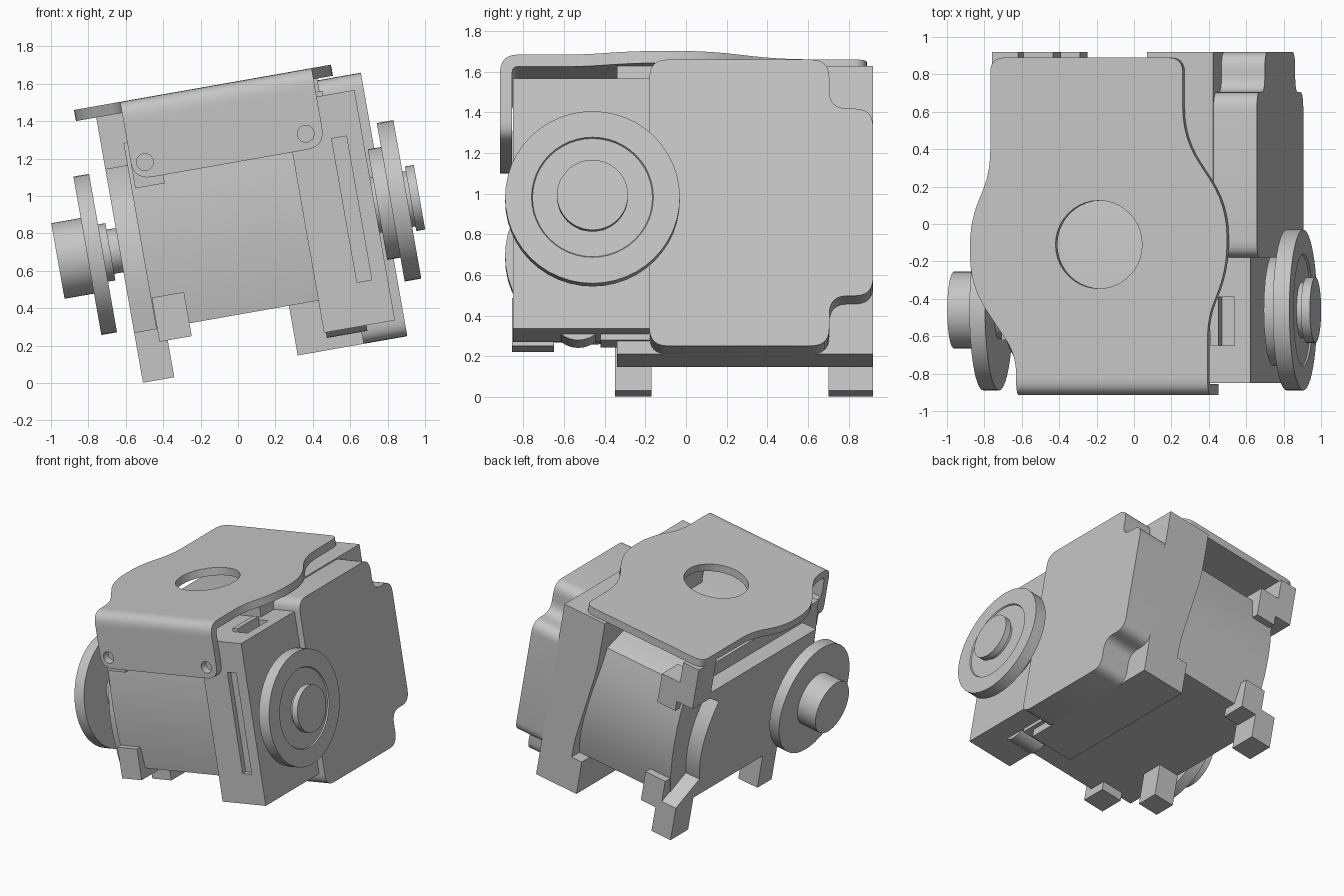
import bpy, bmesh, math
from mathutils import Matrix, Vector

cube = bpy.data.objects.get("Cube")
if cube:
    bpy.data.objects.remove(cube)

# The whole assembly is tilted about the y axis
TILT = Matrix.Rotation(math.radians(-10), 3, 'Y')
AXIS_W = 0.81   # shaft height
AXIS_Y = -0.46  # shaft depth

grey = bpy.data.materials.new("plain_grey")
grey.use_nodes = True
grey.diffuse_color = (0.56, 0.56, 0.56, 1)
grey.node_tree.nodes["Principled BSDF"].inputs["Base Color"].default_value = (0.56, 0.56, 0.56, 1)


def finish(name, bm):
    """Tilt the mesh and turn it into an object."""
    bmesh.ops.recalc_face_normals(bm, faces=bm.faces)
    for v in bm.verts:
        v.co = TILT @ v.co
    mesh = bpy.data.meshes.new(name)
    bm.to_mesh(mesh)
    bm.free()
    mesh.materials.append(grey)
    ob = bpy.data.objects.new(name, mesh)
    bpy.context.collection.objects.link(ob)
    return ob


def rounded(points, steps=6):
    """Outline from (a, b, radius) corners."""
    out = []
    n = len(points)
    for i, (a, b, r) in enumerate(points):
        p = Vector((a, b))
        if r == 0:
            out.append(p)
            continue
        d0 = (Vector(points[i - 1][:2]) - p).normalized() * r
        d1 = (Vector(points[(i + 1) % n][:2]) - p).normalized() * r
        for k in range(steps + 1):
            t = k / steps
            out.append(p + d0 * (1 - t) ** 2 + d1 * t ** 2)
    return out


def prism(name, points, axis, lo, hi):
    """Extrude an outline along a local axis."""
    bm = bmesh.new()
    rings = []
    for h in (lo, hi):
        ring = []
        for p in rounded(points):
            co = [p[0], p[1]]
            co.insert(axis, h)
            ring.append(bm.verts.new(co))
        bm.faces.new(ring)
        rings.append(ring)
    n = len(rings[0])
    for i in range(n):
        j = (i + 1) % n
        bm.faces.new((rings[0][i], rings[0][j], rings[1][j], rings[1][i]))
    return finish(name, bm)


def box(name, u, y, w):
    return prism(name, [(a, b, 0) for a, b in
                        ((y[0], w[0]), (y[1], w[0]), (y[1], w[1]), (y[0], w[1]))], 0, *u)


def lathe(name, profile, seg=48):
    """Turn (u, radius) points around the shaft axis."""
    bm = bmesh.new()
    rings = []
    for u, r in profile:
        rings.append([bm.verts.new((u, AXIS_Y + r * math.cos(math.tau * k / seg),
                                    AXIS_W + r * math.sin(math.tau * k / seg)))
                      for k in range(seg)])
    for a, b in zip(rings, rings[1:]):
        for k in range(seg):
            j = (k + 1) % seg
            bm.faces.new((a[k], a[j], b[j], b[k]))
    bm.faces.new(rings[0])
    bm.faces.new(rings[-1])
    return finish(name, bm)


def circle(a, b, r, seg=40):
    return [(a + r * math.cos(math.tau * k / seg), b + r * math.sin(math.tau * k / seg), 0)
            for k in range(seg)]


def cut(target, cutter):
    mod = target.modifiers.new("cut", 'BOOLEAN')
    mod.operation = 'DIFFERENCE'
    mod.solver = 'EXACT'
    mod.object = cutter
    cutter.hide_render = True
    cutter.hide_viewport = True
    cutter.display_type = 'WIRE'


# Central barrel with bulging front and back
barrel = [(-0.79, 0.36, 0), (-0.86, 0.83, 0.42), (-0.79, 1.37, 0),
          (0.62, 1.37, 0), (0.83, 1.29, 0), (0.94, 0.83, 0.42), (0.82, 0.36, 0)]
prism("barrel_body", barrel, 0, -0.38, 0.55)

# Left end plate: round bearing edges, rear tab and rear foot
end_plate = [(-0.7, 0.36, 0), (0.7, 0.36, 0), (0.7, 0.09, 0), (0.92, 0.09, 0),
             (0.92, 0.36, 0), (0.66, 0.5, 0), (0.74, 0.8, 0.28), (0.57, 1.12, 0),
             (0.7, 1.2, 0), (0.92, 1.2, 0), (0.92, 1.53, 0), (0.7, 1.53, 0), (0.7, 1.25, 0),
             (-0.62, 1.25, 0), (-0.62, 1.1, 0), (-0.76, 0.8, 0.28)]
prism("left_end_plate", end_plate, 0, -0.5, -0.36)
box("left_middle_foot", (-0.5, -0.33), (-0.35, -0.17), (0.09, 0.4))
box("left_rear_foot", (-0.5, -0.33), (0.7, 0.92), (0.09, 0.36))

# Clamp blocks gripping the barrel corners
for side, y in (("front", (-0.855, -0.65)), ("rear", (0.72, 0.92))):
    box(side + "_lower_clamp", (-0.375, -0.2), y, (0.29, 0.53))
    box(side + "_upper_clamp", (-0.36, -0.2), y, (1.12, 1.36))

# Flange with a tapered inner edge, and gear cover on the other end
flange = [(0.34, 0.09, 0), (0.7, 0.09, 0), (0.7, 1.53, 0), (0.34, 1.53, 0),
          (0.34, 1.15, 0.1), (0.43, 0.5, 0.1), (0.43, 0.36, 0), (0.34, 0.36, 0)]
prism("flange", flange, 1, -0.34, 0.92)
cover = [(-0.18, 0.09, 0.09), (0.705, 0.09, 0.09), (0.705, 0.34, 0.09), (0.92, 0.34, 0.09),
         (0.92, 1.275, 0.09), (0.705, 1.275, 0.09), (0.705, 1.52, 0.09), (-0.18, 1.52, 0.09)]
prism("gear_cover", cover, 0, 0.69, 0.935)

# Front bearing block with a slot, base pad, round boss and connector
block = box("bearing_block", (0.5, 0.885), (-0.85, -0.16), (0.185, 1.435))
cut(block, box("slot_cutter", (0.72, 0.8), (-0.9, -0.81), (0.42, 1.2)))
cut(block, box("socket_cutter", (0.715, 0.8), (-0.65, -0.39), (1.35, 1.5)))
box("base_pad", (0.52, 0.73), (-0.42, -0.16), (0.155, 0.21))
prism("base_boss", circle(-0.53, 0.29, 0.135), 0, 0.51, 0.73)
box("connector", (0.67, 0.715), (-0.65, -0.39), (1.4, 1.46))

# Shaft discs
lathe("left_wheel", [(-0.45, 0.12), (-0.55, 0.12), (-0.55, 0.155), (-0.59, 0.155),
                     (-0.59, 0.43), (-0.675, 0.43), (-0.675, 0.205), (-0.835, 0.205)])
lathe("right_wheel", [(0.87, 0.15), (0.9, 0.15), (0.9, 0.3), (0.972, 0.3), (0.972, 0.43),
                      (1.062, 0.43), (1.062, 0.3), (1.052, 0.295), (1.052, 0.15),
                      (1.08, 0.15), (1.08, 0.175), (1.128, 0.175)])

# Top bracket: waisted plate, bend and front flap
plate = [(-0.36, -0.82, 0), (-0.36, -0.7, 0.1), (-0.61, -0.33, 0.16), (-0.61, 0.02, 0.13),
         (-0.5, 0.27, 0.12), (-0.5, 0.89, 0.08), (0.545, 0.89, 0.08), (0.545, 0.46, 0.16),
         (0.785, 0.1, 0.17), (0.785, -0.25, 0.15), (0.68, -0.5, 0.1), (0.68, -0.82, 0)]
top_plate = prism("top_plate", plate, 2, 1.53, 1.59)
cut(top_plate, prism("plate_hole_cutter", circle(0.089, -0.11, 0.235), 2, 1.45, 1.65))
bend = [(-0.82, 1.59, 0), (-0.915, 1.59, 0.09), (-0.915, 1.48, 0),
        (-0.855, 1.48, 0), (-0.855, 1.53, 0.03), (-0.82, 1.53, 0)]
prism("bracket_bend", bend, 0, -0.36, 0.68)
flap = [(-0.36, 1.48, 0), (-0.36, 1.165, 0.1), (0.68, 1.165, 0.1), (0.68, 1.48, 0)]
front_flap = prism("front_flap", flap, 1, -0.915, -0.855)
for i, u in enumerate((-0.285, 0.588)):
    cut(front_flap, prism("flap_hole_cutter_%d" % i, circle(u, 1.25, 0.045, 24), 1, -1, -0.8))

# Smooth the curved walls and keep the edges crisp
bpy.ops.object.select_all(action='DESELECT')
for ob in bpy.context.scene.objects:
    if ob.type == 'MESH' and not ob.hide_render:
        ob.select_set(True)
        bpy.context.view_layer.objects.active = ob
bpy.ops.object.shade_smooth_by_angle(angle=math.radians(30))
